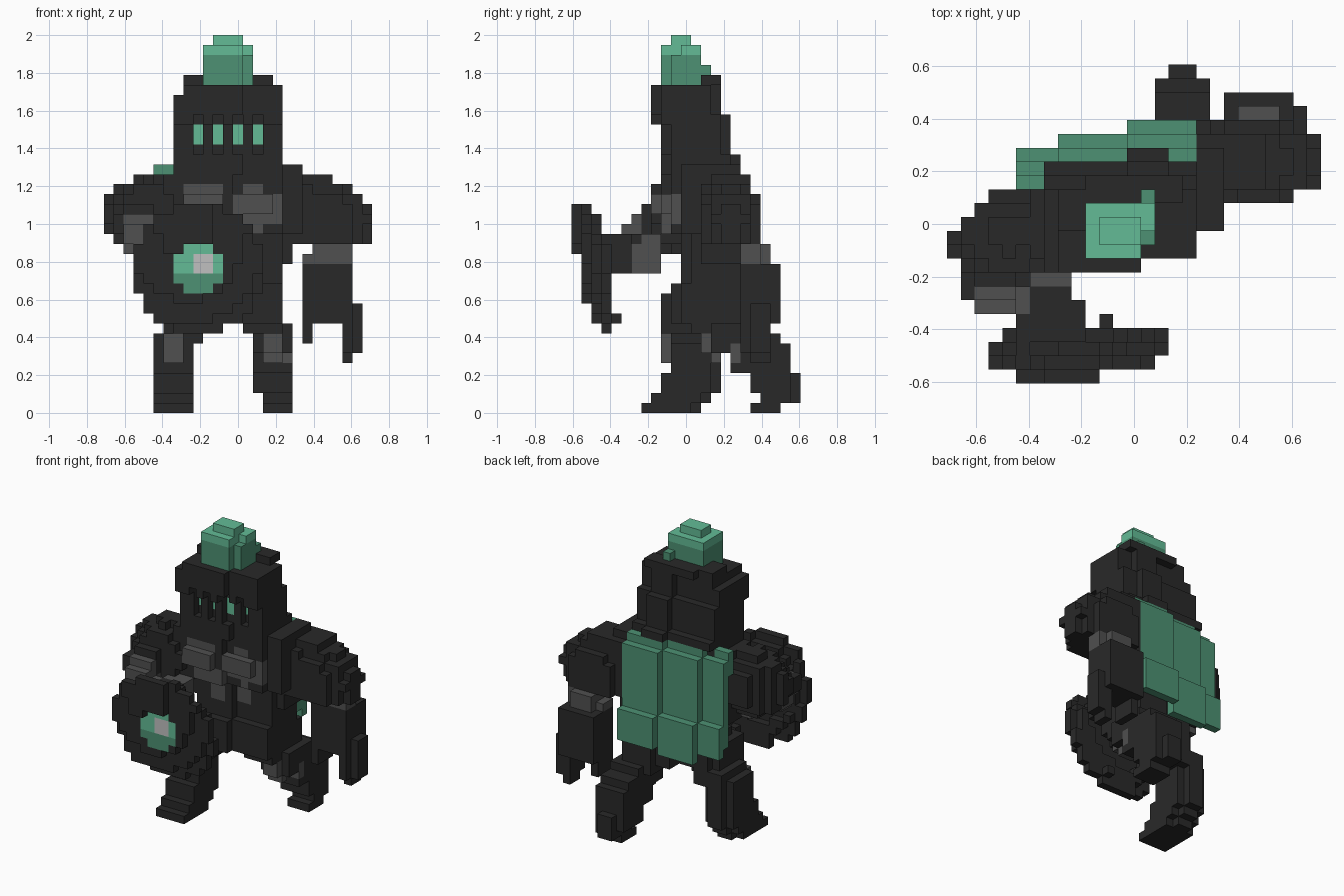
import bpy
import bmesh
from math import floor
from mathutils import Vector

if "Cube" in bpy.data.objects:
    bpy.data.objects.remove(bpy.data.objects["Cube"], do_unlink=True)

UNIT = 2 / 38                       # edge of one block
CENTRE = Vector((13.5, 11.5, 0))    # grid point above the origin
claimed = {}                        # cell -> part name, or None where carved empty
parts = {}                          # part name -> (material, cells)


def material(name, colour):
    mat = bpy.data.materials.new(name)
    mat.use_nodes = True
    mat.diffuse_color = (*colour, 1)
    shader = mat.node_tree.nodes["Principled BSDF"]
    shader.inputs["Base Color"].default_value = (*colour, 1)
    shader.inputs["Roughness"].default_value = 0.9
    return mat


dark = material("dark iron", (0.022, 0.022, 0.022))
grey = material("grey cloth", (0.08, 0.08, 0.08))
pale = material("pale shine", (0.53, 0.53, 0.53))
bright = material("bright green", (0.125, 0.5, 0.305))
green = material("deep green", (0.074, 0.285, 0.172))


def box(i, j, k):
    return [(a, b, c) for a in range(*i) for b in range(*j) for c in range(*k)]


def ellipsoid(centre, radii, floor_k):
    def inside(cell):
        return sum(((p + 0.5 - c) / r) ** 2 for p, c, r in zip(cell, centre, radii)) <= 1
    spans = [(floor(c - r), floor(c + r) + 1) for c, r in zip(centre, radii)]
    return [cell for cell in box(*spans) if cell[2] >= floor_k and inside(cell)]


def part(name, mat, *groups):
    """Earlier parts keep the cells they already own."""
    cells = parts.setdefault(name, (mat, []))[1]
    for cell in (c for group in groups for c in group):
        if cell not in claimed:
            claimed[cell] = name
            cells.append(cell)


def carve(cells):
    for cell in cells:
        claimed[cell] = None


# Plume
part("plume_tip", bright,
     box((11, 14), (10, 12), (37, 38)), box((10, 14), (9, 13), (36, 37)),
     box((14, 15), (11, 13), (36, 37)))
part("plume_base", green,
     box((10, 14), (9, 13), (33, 36)), box((14, 15), (10, 13), (33, 36)),
     box((14, 15), (13, 14), (33, 35)))

# Visor slits with glowing eyes behind them
for i in (9, 11, 13, 15):
    front = 9 if i < 14 else 10
    carve(box((i, i + 1), (front - 1, front + 1), (26, 30)))
    part("eyes", bright, box((i, i + 1), (front + 1, front + 2), (27, 29)))

# Helmet, stepped to turn slightly
for left, right, step, back in ((7, 13, 0, -1), (13, 14, 0, 0), (14, 16, 1, 0), (16, 18, 1, -1)):
    part("helmet", dark,
         box((left, right), (9 + step, 16 + back), (24, 25)),
         box((left, right), (9 + step, 17 + back), (25, 26)),
         box((left, right), (9 + step, 16 + back), (26, 29)),
         box((left, right), (8 + step, 16 + back), (29, 30)),
         box((left, right), (8 + step, 15 + back), (30, 32)),
         box((max(left, 8), right), (8 + step, 15 + back), (32, 33)))
part("helmet", dark, box((8, 10), (11, 14), (33, 34)), box((10, 17), (13, 15), (33, 34)))

# Chest cloth, showing on the front only
part("chest_cloth", grey,
     box((8, 12), (9, 10), (22, 23)), box((8, 12), (8, 9), (20, 22)),
     box((9, 13), (9, 10), (18, 20)), box((13, 18), (10, 11), (19, 22)),
     box((13, 17), (9, 10), (20, 22)), box((14, 16), (10, 11), (22, 23)),
     box((15, 16), (10, 11), (18, 19)))
part("belly_cloth", grey, box((10, 12), (11, 12), (15, 17)), box((13, 15), (12, 13), (15, 17)))

# Cape in three stepped columns with a flared hem
for step, (left, right) in enumerate(((5, 8), (8, 13), (13, 18))):
    span = (left, right)
    part("cape", green,
         box(span, (14 + step, 15 + step), (22, 25)),
         box(span, (15 + step, 16 + step), (15, 24)),
         box(span, (16 + step, 17 + step), (12, 16)),
         box(span, (15 + step, 16 + step), (13, 15)))
part("cape", green, box((8, 13), (17, 18), (11, 12)))

# Torso and hips, following the same turn
part("torso", dark,
     box((6, 8), (9, 14), (17, 24)), box((8, 13), (9, 15), (18, 25)),
     box((13, 18), (10, 16), (18, 25)), box((18, 20), (11, 17), (18, 25)),
     box((18, 20), (17, 18), (18, 24)),
     box((6, 8), (11, 15), (15, 20)), box((8, 13), (11, 16), (13, 20)),
     box((13, 18), (12, 17), (13, 20)), box((18, 19), (13, 17), (15, 18)))
part("hips", dark,
     box((8, 13), (10, 15), (9, 13)), box((12, 18), (11, 17), (9, 13)))

# Right leg, planted forward, with the heel corners cut back
part("right_knee", grey, box((6, 8), (9, 10), (5, 8)))
part("right_leg", dark,
     box((7, 11), (9, 14), (8, 12)), box((8, 12), (10, 15), (9, 13)),
     box((6, 10), (10, 15), (7, 9)), box((5, 9), (10, 14), (4, 8)),
     box((5, 9), (9, 14), (2, 4)), box((6, 8), (14, 15), (2, 8)),
     box((5, 9), (8, 13), (1, 2)), box((6, 8), (13, 14), (1, 2)),
     box((5, 9), (7, 12), (0, 1)), box((6, 8), (12, 13), (0, 1)))

# Left leg, stretched back
part("left_knee", grey, box((16, 18), (13, 15), (6, 8)),
     box((16, 18), (14, 15), (5, 6)), box((16, 19), (16, 17), (5, 7)))
part("left_leg", dark,
     box((14, 18), (12, 18), (8, 12)), box((15, 19), (14, 19), (6, 9)),
     box((15, 19), (17, 21), (6, 8)), box((15, 19), (16, 22), (4, 7)),
     box((15, 19), (18, 22), (2, 4)), box((16, 18), (22, 23), (2, 4)),
     box((16, 19), (19, 22), (1, 2)), box((16, 18), (22, 23), (1, 2)),
     box((16, 19), (18, 21), (0, 1)))

# Left arm hanging behind
part("left_wrist", grey, box((21, 24), (17, 20), (15, 17)),
     box((24, 25), (17, 19), (15, 17)), box((20, 21), (17, 19), (15, 16)))
upper_arm = ellipsoid((22, 16, 19.2), (5.1, 3.3, 4.2), 17)
part("left_shoulder", dark, [c for c in upper_arm if c[0] + c[1] <= 43],
     box((18, 21), (13, 17), (18, 23)), box((18, 23), (14, 18), (23, 24)))
part("left_hand", dark,
     box((20, 25), (17, 21), (11, 15)), box((20, 25), (17, 21), (9, 11)),
     box((25, 26), (18, 20), (6, 11)), box((20, 21), (17, 20), (7, 9)),
     box((24, 25), (17, 20), (6, 9)), box((24, 25), (18, 20), (5, 6)))

# Right arm reaching forward to the shield
part("right_elbow", grey, box((2, 5), (6, 7), (16, 20)), box((2, 5), (7, 9), (16, 18)),
     box((2, 5), (5, 6), (17, 19)), box((3, 6), (5, 7), (15, 18)))
pauldron = ellipsoid((4.5, 10.9, 20), (4.5, 3.3, 3.9), 16)
part("right_shoulder", dark, [c for c in pauldron if c[1] - c[0] <= 10],
     box((1, 2), (6, 9), (18, 20)), box((2, 5), (7, 9), (18, 21)))
part("right_palm", grey, box((6, 9), (6, 7), (14, 17)), box((6, 9), (7, 9), (14, 18)))
part("right_gauntlet", dark, box((5, 10), (3, 6), (14, 18)), box((5, 9), (6, 7), (17, 18)))

# Domed round shield, leaning forward at the top, with a gem
for i, _, k in box((3, 16), (0, 1), (8, 21)):
    di, dk = i - 9, k - 14
    reach = di * di + dk * dk
    if reach > 42:
        continue
    depth = max(0, floor(1.2 - 0.2 * dk + 0.08 * di + 0.035 * di * di + 0.02 * dk * dk))
    if reach < 6:
        depth = 1
    thickness = 1 if reach > 30 else 2
    face, body = [(i, depth, k)], box((i, i + 1), (depth, depth + thickness), (k, k + 1))
    if i in (9, 10) and k in (14, 15):
        part("gem_shine", pale, face)
    elif reach < 6:
        if k >= 14:
            part("gem_top", bright, face)
        else:
            part("gem_bottom", green, face)
    part("shield", dark, body)

# Corner offsets of a block face for each axis direction
DIRECTIONS = [Vector(s if n == a else 0 for n in range(3)) for a in range(3) for s in (-1, 1)]


def face_corners(cell, out):
    side = Vector((out.y, out.z, out.x))
    up = out.cross(side)
    middle = Vector(cell) + Vector((0.5, 0.5, 0.5)) + out / 2
    return [(middle + (side * a + up * b) / 2 - CENTRE) * UNIT
            for a, b in ((-1, -1), (1, -1), (1, 1), (-1, 1))]


# Skin every part with its exposed block faces
for name, (mat, cells) in parts.items():
    bm = bmesh.new()
    for cell in cells:
        for out in DIRECTIONS:
            neighbour = tuple(int(c + o) for c, o in zip(cell, out))
            if claimed.get(neighbour) is None:
                bm.faces.new([bm.verts.new(p) for p in face_corners(cell, out)])
    bmesh.ops.remove_doubles(bm, verts=bm.verts, dist=UNIT / 100)
    mesh = bpy.data.meshes.new(name)
    bm.to_mesh(mesh)
    bm.free()
    mesh.materials.append(mat)
    bpy.context.collection.objects.link(bpy.data.objects.new(name, mesh))
